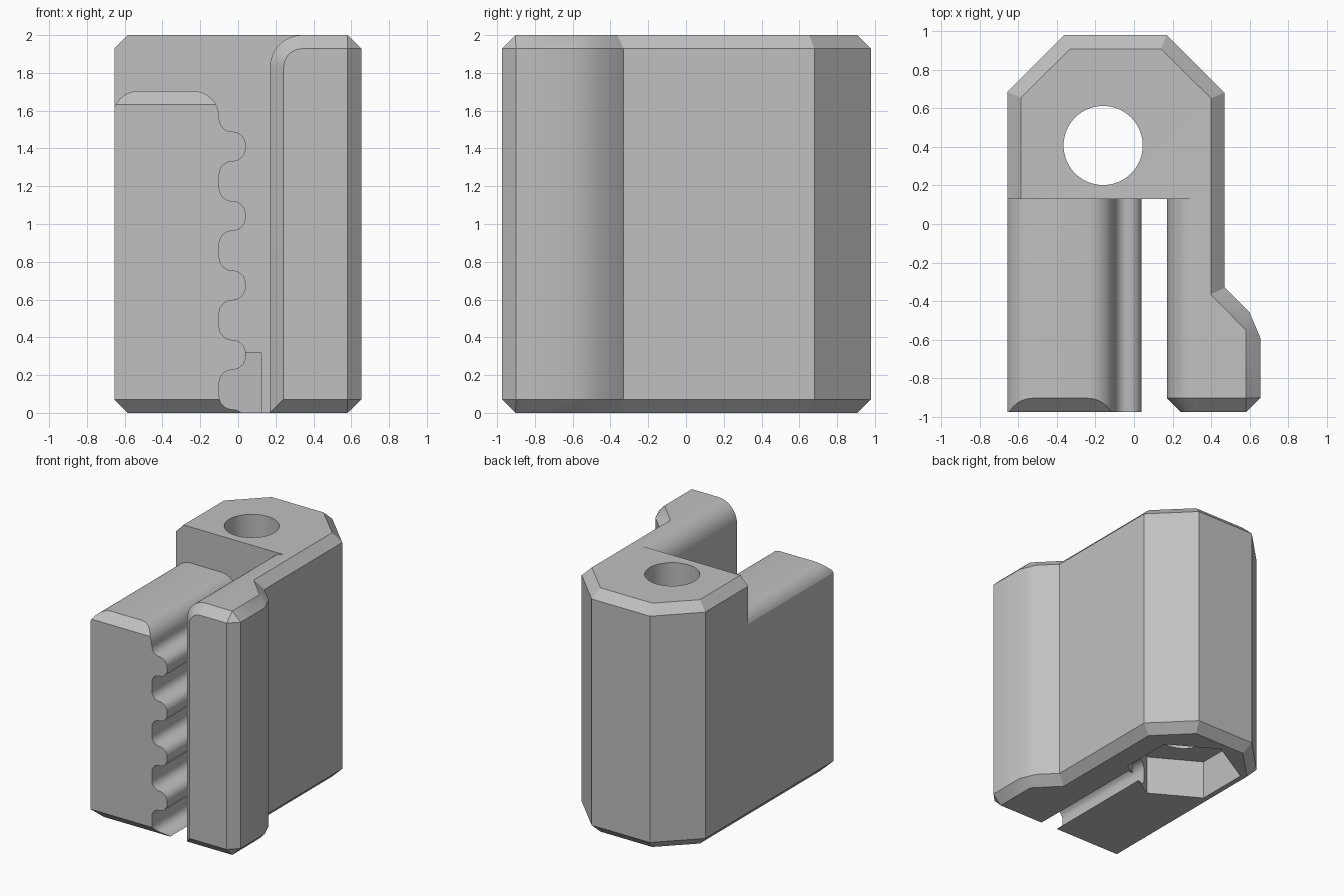
import bpy, bmesh, math
from math import cos, sin, pi

cube = bpy.data.objects.get("Cube")
if cube:
    bpy.data.objects.remove(cube, do_unlink=True)

grey = bpy.data.materials.new("plain_grey")
grey.use_nodes = True
colour = (0.53, 0.53, 0.53, 1)
grey.diffuse_color = colour
grey.node_tree.nodes["Principled BSDF"].inputs["Base Color"].default_value = colour


def loft(name, rings):
    """Closed solid through matching rings of 3D points."""
    bm = bmesh.new()
    vs = [[bm.verts.new(p) for p in ring] for ring in rings]
    n = len(rings[0])
    for a, b in zip(vs, vs[1:]):
        for i in range(n):
            j = (i + 1) % n
            bm.faces.new((a[i], a[j], b[j], b[i]))
    bm.faces.new(vs[0])
    bm.faces.new(vs[-1])
    bmesh.ops.remove_doubles(bm, verts=bm.verts, dist=1e-5)
    bmesh.ops.recalc_face_normals(bm, faces=bm.faces)
    me = bpy.data.meshes.new(name)
    bm.to_mesh(me)
    bm.free()
    me.materials.append(grey)
    ob = bpy.data.objects.new(name, me)
    bpy.context.scene.collection.objects.link(ob)
    return ob


def arc(cx, cz, r, start, end, steps=8):
    angles = [math.radians(start + (end - start) * i / steps) for i in range(steps + 1)]
    return [(cx + r * cos(a), cz + r * sin(a)) for a in angles]


def column(name, cx, cy, r, sides, z0, z1):
    ring = [(cx + r * cos(pi / 2 + 2 * pi * i / sides),
             cy + r * sin(pi / 2 + 2 * pi * i / sides)) for i in range(sides)]
    return loft(name, [[(x, y, z) for x, y in ring] for z in (z0, z1)])


# Clamp body: wall outline, and the same outline drawn in by the chamfer
wall = [(-.655, -.975), (.58, -.975), (.655, -.9), (.655, -.59), (.6, -.46),
        (.47, -.33), (.47, .68), (.17, .98), (-.36, .98), (-.655, .685)]
rim = [(-.585, -.903), (.58, -.903), (.58, -.903), (.58, -.55), (.58, -.55),
       (.398, -.365), (.398, .652), (.14, .908), (-.33, .908), (-.585, .655)]
body = loft("clamp_body", [[(x, y, z) for x, y in outline] for outline, z in
                           ((rim, 0), (wall, .072), (wall, 1.928), (rim, 2))])


# Slot profile: toothed rack, rounded block top, rounded jaw edge
def slot_profile(inset):
    r = .07
    pts = [(-.03, -.2)]
    for k in range(5):
        mid = -.06 + .3675 * k
        lo, hi = mid - .079, mid + .079
        if k:
            pts += arc(-.03, lo - r, r, 180, 90)
            pts += arc(-.03, lo + r, r, -90, 0)
        pts += arc(-.03, hi - r, r, 0, 90)
        pts += arc(-.03, hi + r, r, 270, 180)
    pts += arc(-.24, 1.565, .14, 0, 90)
    pts += arc(-.525, 1.565, .14, 90, 180)
    pts += [(-.8, 1.565), (-.8, 2.2), (.34, 2.2)]
    pts += arc(.34, 1.83, .17 - inset, 90, 180, 12)
    pts.append((.17 + inset, -.2))
    return pts


slot = loft("slot_cutter", [[(x, y, z) for x, z in slot_profile(o)]
                            for y, o in ((-1, .097), (-.903, 0), (.13, 0))])

# Sloping front edge on top of the rack block
slope = [(-.903, 1.705), (-1.1, 1.508), (-1.1, 1.85), (-.903, 1.85)]
slope_cut = loft("slope_cutter", [[(x, y, z) for y, z in slope] for x in (-.8, .1)])

# Bolt hole and hexagonal nut pocket
bolt = column("bolt_hole_cutter", -.16, .407, .205, 64, -.3, 2.3)
nut = column("nut_pocket_cutter", -.16, .407, .44, 6, -.3, .32)

bpy.context.view_layer.objects.active = body
for cutter in (slot, slope_cut, nut, bolt):
    mod = body.modifiers.new(cutter.name, "BOOLEAN")
    mod.operation = "DIFFERENCE"
    mod.solver = "EXACT"
    mod.object = cutter
    cutter.hide_render = True
    bpy.ops.object.modifier_apply(modifier=mod.name)
    bpy.data.objects.remove(cutter, do_unlink=True)

bpy.ops.object.select_all(action="DESELECT")
body.select_set(True)
bpy.ops.object.shade_smooth_by_angle(angle=math.radians(30))
